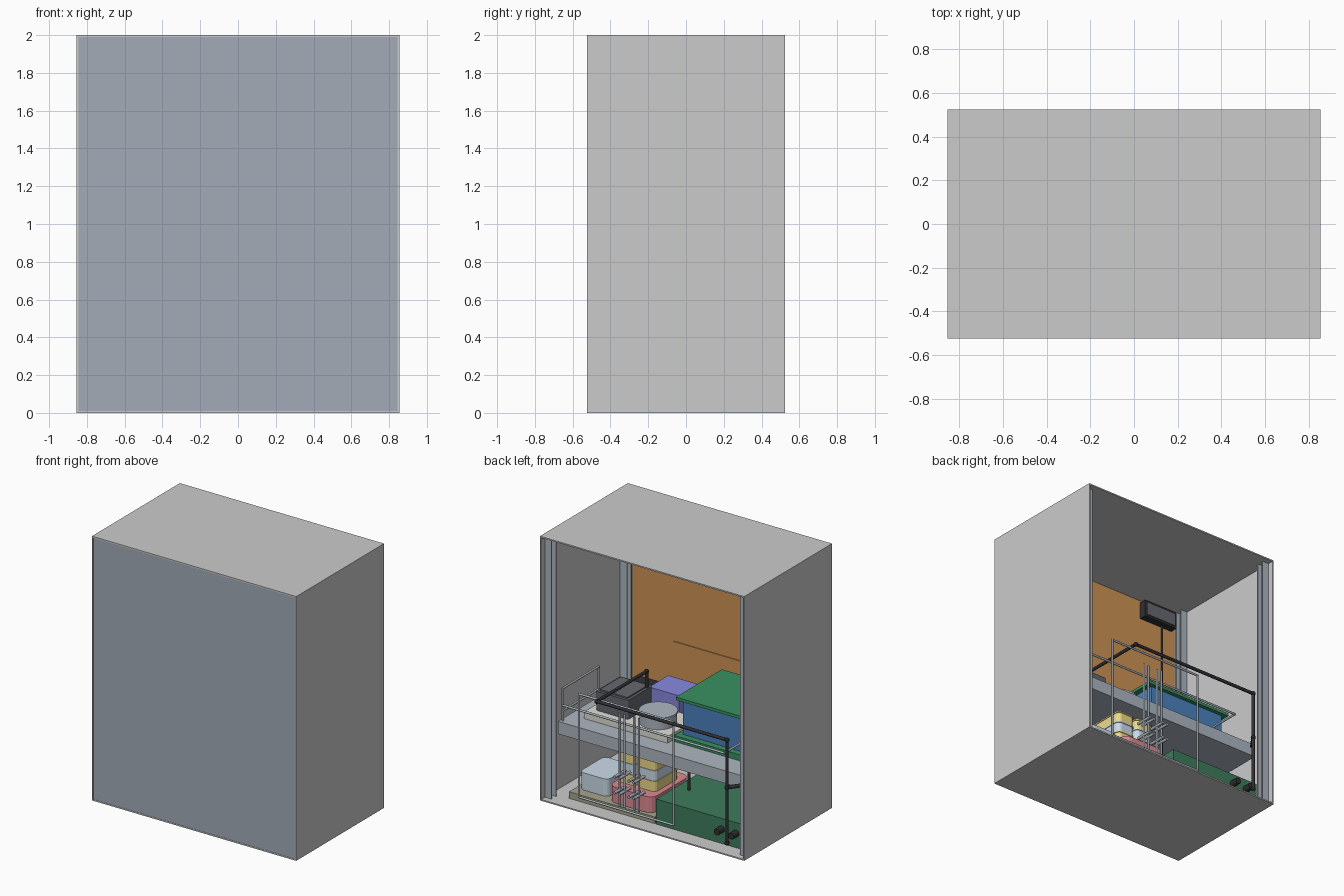
import bpy, bmesh, math
from mathutils import Vector

if "Cube" in bpy.data.objects:
    bpy.data.objects.remove(bpy.data.objects["Cube"])

mats = {}
COL = dict(slate=(.36, .41, .47), steel=(.42, .47, .53), orange=(.62, .29, .09), black=(.03, .03, .035),
           dark=(.13, .14, .16), blue=(.07, .22, .52), green=(.04, .28, .12), dgreen=(.05, .2, .11),
           olive=(.38, .37, .27), red=(.72, .25, .29), yellow=(.85, .7, .25), sky=(.6, .71, .82),
           violet=(.25, .25, .75), cream=(.75, .74, .68))


def finish(name, bm, col=None):
    me = bpy.data.meshes.new(name)
    bm.to_mesh(me)
    bm.free()
    ob = bpy.data.objects.new(name, me)
    bpy.context.collection.objects.link(ob)
    if col:
        if col not in mats:
            mats[col] = bpy.data.materials.new(col)
            mats[col].diffuse_color = (*COL[col], 1)
        me.materials.append(mats[col])
    return ob


def box(name, x0, x1, y0, y1, z0, z1, col=None, r=0):
    """Box from its limits; r rounds the upright edges."""
    bm = bmesh.new()
    bmesh.ops.create_cube(bm, size=1)
    for v in bm.verts:
        v.co = (x1 if v.co.x > 0 else x0, y1 if v.co.y > 0 else y0, z1 if v.co.z > 0 else z0)
    if r:
        up = [e for e in bm.edges if abs(e.verts[0].co.z - e.verts[1].co.z) > 1e-4]
        bmesh.ops.bevel(bm, geom=up, offset=r, segments=4, profile=.5, affect='EDGES')
    return finish(name, bm, col)


def tube(name, points, r, col, closed=False):
    """Straight round bars joining the points."""
    bm = bmesh.new()
    pts = [Vector(p) for p in points]
    if closed:
        pts.append(pts[0])
    for a, b in zip(pts, pts[1:]):
        d = b - a
        m = d.to_track_quat('Z', 'Y').to_matrix().to_4x4()
        m.translation = (a + b) / 2
        bmesh.ops.create_cone(bm, cap_ends=True, segments=10, radius1=r, radius2=r,
                              depth=d.length + r, matrix=m)
    for f in bm.faces:
        f.smooth = len(f.verts) == 4
    return finish(name, bm, col)


# cabinet shell, open at the back
T = .01
for s, n in ((-1, "left"), (1, "right")):
    box(n + "_wall", *sorted((s * .855, s * (.855 - T))), -.525, .525, 0, 2)
box("roof", -.845, .845, -.525, .525, 2 - T, 2)
box("floor", -.845, .845, -.525, .525, 0, T)
box("front_panel", -.845, .845, -.523, -.512, T, 2 - T, "slate")
box("inner_front_lining", -.8, .8, -.512, -.505, T, 1.985, "orange")
box("inner_front_board", -.455, .455, -.505, -.498, .55, .92, "orange")

# corner posts: back plate with two flanges
for sx in (-1, 1):
    for sy in (-1, 1):
        xs = sorted((sx * .845, sx * .825))
        y = sy * .45
        box("post_web", *xs, y - .03, y + .03, T, 2 - T, "steel")
        for dy in (-.03, .022):
            box("post_flange", *sorted((sx * .825, sx * .79)), y + dy, y + dy + .008, T, 2 - T, "steel")

# wall mounted control box with conduit
box("control_box", -.77, -.48, -.505, -.45, 1.84, 1.97, "black")
box("control_box_face", -.755, -.495, -.45, -.442, 1.855, 1.955, "dark")
tube("conduit", [(-.67, -.49, 1.84), (-.67, -.49, .55)], .008, "black")

# shelf
box("shelf", -.82, .82, -.5, .36, .45, .545, "steel")

# blue chest with green lid and base
box("chest_base", -.75, -.02, -.4, .17, .545, .59, "green")
box("chest_body", -.71, -.06, -.37, .12, .59, .85, "blue")
box("chest_lid", -.75, -.02, -.4, .15, .85, .873, "green")

# cooking stand, appliance and pot
box("cook_stand", 0, .7, -.15, .22, .545, .595, "cream")
box("appliance", .38, .65, -.14, .15, .595, .74, "dark", .015)
box("appliance_lid", .4, .63, -.12, .13, .74, .75, "dark")
tube("pot", [(.19, .06, .63), (.19, .06, .66)], .12, "dark").name = "pot_old"
bpy.data.objects.remove(bpy.data.objects["pot_old"])
for n, r, z0, z1 in (("pot", .13, .595, .67), ("pot_lid", .135, .67, .685)):
    bpy.ops.mesh.primitive_cylinder_add(vertices=32, radius=r, depth=z1 - z0, location=(.19, .06, (z0 + z1) / 2))
    ob = bpy.context.object
    ob.name = n
    bpy.ops.object.shade_smooth_by_angle()
    ob.data.materials.append(mats["steel"])
box("violet_case", .2, .45, -.43, -.2, .545, .69, "violet")
box("flat_case", .5, .68, -.42, -.2, .545, .63, "black")

# floor tray with stacked tubs
box("floor_tray", -.02, .7, -.12, .4, T, .06, "olive")
box("red_tub", .02, .39, -.08, .37, .06, .18, "red", .06)
box("sky_tub", .43, .67, .02, .32, .06, .19, "sky", .04)
for i, (z, c) in enumerate(((.18, "yellow"), (.26, "sky"), (.34, "yellow"))):
    for x in (.06, .23):
        box(f"stack_tub_{i}", x, x + .15, .0, .28, z, z + .07, c, .035)
        box(f"stack_lid_{i}", x - .005, x + .155, -.005, .285, z + .07, z + .08, c, .035)

# green floor cabinet with knobs
box("floor_cabinet", -.8, -.03, -.15, .4, T, .2, "dgreen")
for x in (-.7, -.58):
    tube("cabinet_knob", [(x, .4, .12), (x, .45, .12)], .025, "black")
tube("cabinet_leg", [(-.13, .15, .2), (-.13, .15, .45)], .01, "black")

# slate rails
R = .008
tube("side_rail", [(.8, -.1, .6), (.8, -.1, .79), (.8, .33, .79), (.8, .33, .55)], R, "steel")
tube("side_rail_bar", [(.8, -.1, .62), (.8, .33, .62)], R, "steel")
tube("back_frame", [(-.21, .45, .07), (.58, .45, .07), (.58, .45, .85), (-.21, .45, .85)], R, "steel", True)
tube("shelf_rail", [(.75, .4, .7), (-.6, .4, .7), (-.6, -.05, .7)], R, "steel")
for x in (.1, .14, .22, .26):
    tube("rack_upright", [(x, .42, .08), (x, .42, .78)], R, "steel")
    for z in (.2, .32):
        tube("rack_peg", [(x, .36, z), (x, .48, z)], .011, "steel")

# black tubular handrail
tube("handrail", [(.4, -.1, .72), (.4, -.1, .86), (.4, .495, .86), (-.69, .495, .86), (-.69, .495, .08)],
     .012, "black")
tube("handrail_bracket", [(-.69, .495, .5), (-.76, .4, .5)], .014, "black")
for p in ((.4, -.1, .86), (.4, .495, .86), (-.69, .495, .86), (-.69, .495, .5), (-.69, .495, .08)):
    bm = bmesh.new()
    bmesh.ops.create_icosphere(bm, subdivisions=2, radius=.018)
    bmesh.ops.translate(bm, verts=bm.verts, vec=p)
    finish("handrail_joint", bm, "black")

for m in bpy.data.materials:
    if m.users and not m.is_grease_pencil:
        m.use_nodes = True
        m.node_tree.nodes["Principled BSDF"].inputs["Base Color"].default_value = m.diffuse_color
